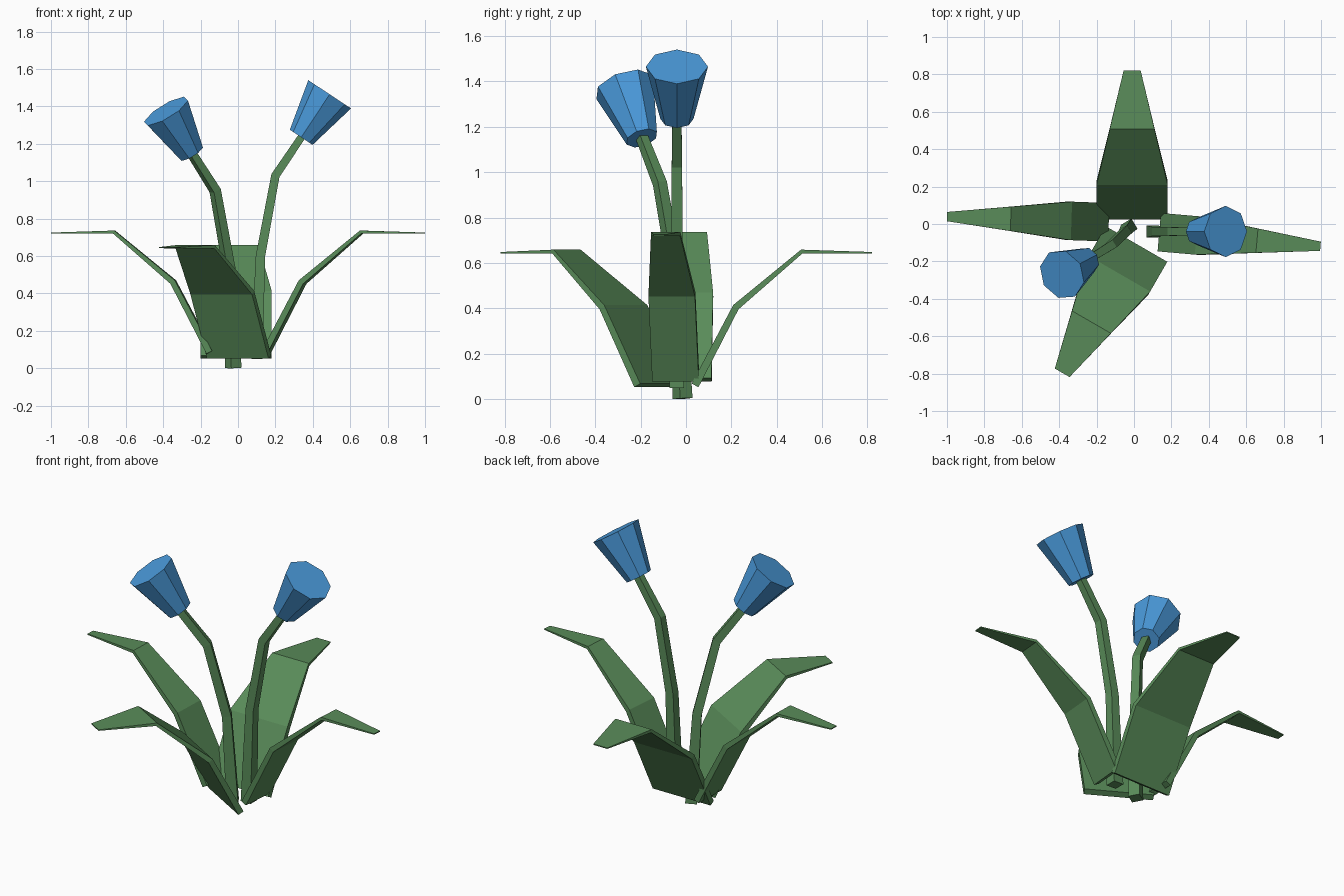
import bpy
from math import cos, sin, pi, radians
from mathutils import Vector

if "Cube" in bpy.data.objects:
    bpy.data.objects.remove(bpy.data.objects["Cube"])


def material(name, color):
    m = bpy.data.materials.new(name)
    m.diffuse_color = color
    m.use_nodes = True
    m.node_tree.nodes["Principled BSDF"].inputs["Base Color"].default_value = m.diffuse_color
    return m


GREEN = material("leaf_green", (0.10, 0.26, 0.10, 1))
BLUE = material("petal_blue", (0.07, 0.33, 0.72, 1))


def loft(name, path, sections, heading, mat):
    """Sweep 2D sections (side, normal) along a path that leans toward heading."""
    pts = [Vector(p) for p in path]
    side = Vector((sin(heading), -cos(heading), 0))
    verts, faces, n = [], [], len(sections[0])
    for i, p in enumerate(pts):
        a = (p - pts[i - 1]).normalized() if i else Vector()
        b = (pts[i + 1] - p).normalized() if i + 1 < len(pts) else Vector()
        t = (a + b).normalized()
        s = (side - t * side.dot(t)).normalized()
        up = s.cross(t)
        verts += [p + s * u + up * v for u, v in sections[i]]
    for i in range(len(pts) - 1):
        for j in range(n):
            k = (j + 1) % n
            faces.append((i * n + j, i * n + k, (i + 1) * n + k, (i + 1) * n + j))
    faces += [tuple(reversed(range(n))), tuple(range(len(verts) - n, len(verts)))]
    mesh = bpy.data.meshes.new(name)
    mesh.from_pydata(verts, [], faces)
    mesh.materials.append(mat)
    obj = bpy.data.objects.new(name, mesh)
    bpy.context.collection.objects.link(obj)


def rect(w, h):
    return [(-w, -h), (w, -h), (w, h), (-w, h)]


def octagon(r):
    return [(r * cos(j * pi / 4), r * sin(j * pi / 4)) for j in range(8)]


# Arching leaves: base centre, heading, half width, profile scale
PROFILE = [(0, 0), (0.18, 0.345), (0.47, 0.59), (0.78, 0.585)]
TAPER = [(1, 0.017), (1, 0.015), (0.63, 0.009), (0.24, 0.003)]
LEAVES = {
    "back_leaf": ((-0.01, 0.04, 0.06), 90, 0.19, 1.0),
    "front_leaf": ((0.006, -0.12, 0.06), 240, 0.19, 1.0),
    "left_leaf": ((-0.15, 0.01, 0.085), 178, 0.103, 1.09),
    "right_leaf": ((0.15, -0.045, 0.085), -5, 0.103, 1.09),
}
for name, (base, deg, w, k) in LEAVES.items():
    h = radians(deg)
    path = [Vector(base) + Vector((cos(h) * d, sin(h) * d, z)) * k for d, z in PROFILE]
    loft(name, path, [rect(w * f, t) for f, t in TAPER], h, GREEN)

# Square stems, each topped by an eight-sided flower cup
STEMS = {
    "left": (211, [(-0.025, -0.015, 0.002), (-0.045, -0.04, 0.52),
                   (-0.122, -0.115, 0.95), (-0.255, -0.197, 1.16)],
             [(-0.25, -0.195, 1.15), (-0.385, -0.27, 1.375)]),
    "right": (0, [(0.10, -0.04, 0.05), (0.12, -0.04, 0.6),
                  (0.20, -0.04, 1.03), (0.345, -0.04, 1.245)],
              [(0.338, -0.04, 1.235), (0.49, -0.04, 1.465)]),
}
for name, (deg, path, cup) in STEMS.items():
    h = radians(deg)
    loft(name + "_stem", path, [rect(w, w) for w in (0.032, 0.025, 0.023, 0.02)], h, GREEN)
    loft(name + "_flower", cup, [octagon(0.073), octagon(0.137)], h, BLUE)
